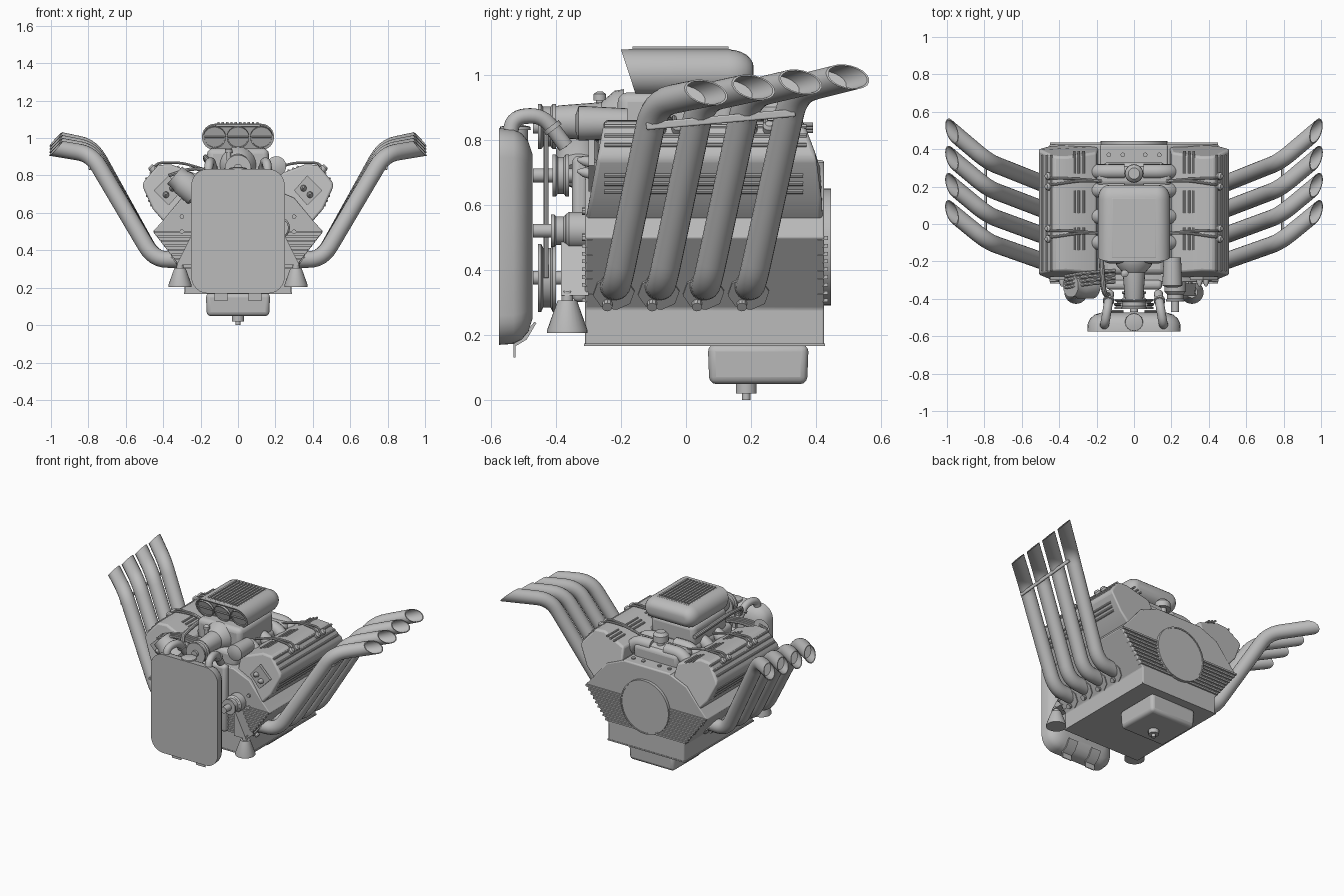
import bpy, bmesh, math
from mathutils import Vector as V

cube = bpy.data.objects.get("Cube")
if cube:
    bpy.data.objects.remove(cube)

grey = bpy.data.materials.new("plain grey")
grey.use_nodes = True
grey.diffuse_color = (0.5, 0.5, 0.5, 1)
grey.node_tree.nodes["Principled BSDF"].inputs["Base Color"].default_value = (0.5, 0.5, 0.5, 1)
parts = []


def finish(name, bm, bevel=0, segs=3):
    bmesh.ops.recalc_face_normals(bm, faces=bm.faces)
    mesh = bpy.data.meshes.new(name)
    bm.to_mesh(mesh)
    bm.free()
    mesh.materials.append(grey)
    ob = bpy.data.objects.new(name, mesh)
    bpy.context.collection.objects.link(ob)
    if bevel:
        m = ob.modifiers.new("Bevel", "BEVEL")
        m.width, m.segments, m.angle_limit = bevel, segs, math.radians(35)
    parts.append(ob)
    return ob


def loft(bm, rings, caps=True):
    """Skin a list of equal rings of points."""
    rows = [[bm.verts.new(p) for p in ring] for ring in rings]
    n = len(rows[0])
    for a, b in zip(rows, rows[1:]):
        for i in range(n):
            bm.faces.new((a[i], a[(i + 1) % n], b[(i + 1) % n], b[i]))
    if caps:
        bm.faces.new(rows[0])
        bm.faces.new(rows[-1])


def box(name, lo, hi, bevel=0, taper=1.0):
    bm = bmesh.new()
    def ring(z, k):
        cx, cy = (lo[0] + hi[0]) / 2, (lo[1] + hi[1]) / 2
        return [(cx + (x - cx) * k, cy + (y - cy) * k, z)
                for x, y in ((lo[0], lo[1]), (hi[0], lo[1]), (hi[0], hi[1]), (lo[0], hi[1]))]
    loft(bm, [ring(lo[2], taper), ring(hi[2], 1)])
    return finish(name, bm, bevel)


def prism(name, profile, y0, y1, bevel=0, shape=None):
    """Extrude an x-z profile along y; shape can adjust y by height."""
    bm = bmesh.new()
    shape = shape or (lambda y, z: y)
    loft(bm, [[(x, shape(y, z), z) for x, z in profile] for y in (y0, y1)])
    return finish(name, bm, bevel)


def turned(name, start, axis, stations, seg=24):
    """Solid of revolution from (distance, radius) stations."""
    bm = bmesh.new()
    d = V(axis).normalized()
    u = d.orthogonal().normalized()
    w = d.cross(u)
    angles = [math.tau * i / seg for i in range(seg)]
    loft(bm, [[V(start) + d * t + (u * math.cos(a) + w * math.sin(a)) * r for a in angles]
              for t, r in stations])
    return finish(name, bm)


def tube(name, pts, r, bend=0.05, seg=14, cut=None):
    """Round tube with filleted corners; cut opens the end on a slanted plane."""
    pts = [V(p) for p in pts]
    path = [pts[0]]
    for a, p, b in zip(pts, pts[1:], pts[2:]):
        s = p + (a - p).normalized() * min(bend, (a - p).length * 0.45)
        e = p + (b - p).normalized() * min(bend, (b - p).length * 0.45)
        path += [s.lerp(p, t / 6).lerp(p.lerp(e, t / 6), t / 6) for t in range(7)]
    path.append(pts[-1])
    u, rings = None, []
    for i, p in enumerate(path):
        d = (path[min(i + 1, len(path) - 1)] - path[max(i - 1, 0)]).normalized()
        u = d.orthogonal().normalized() if u is None else (u - d * u.dot(d)).normalized()
        w = d.cross(u)
        rings.append([p + (u * math.cos(math.tau * k / seg) + w * math.sin(math.tau * k / seg)) * r
                      for k in range(seg)])
    if cut:
        n, end = V(cut), path[-1]
        rings[-1] = [v + d * ((end - v).dot(n) / d.dot(n)) for v in rings[-1]]
        lip = [end + (v - end) * 0.9 for v in rings[-1]]
        rings += [lip, [v - d * 0.1 for v in lip]]
    bm = bmesh.new()
    loft(bm, rings)
    return finish(name, bm)


def mirrored(profile):
    return profile + [(-x, z) for x, z in reversed(profile)]


# Engine block, pan and drain
block = [(0.285, 0.165), (0.285, 0.28), (0.455, 0.5), (0.4, 0.56), (0.3, 0.68), (0.18, 0.73)]
prism("engine_block", mirrored(block), -0.31, 0.425, 0.006)
box("pan_flange", (-0.29, -0.313, 0.165), (0.29, 0.428, 0.173))
box("oil_sump", (-0.172, 0.067, 0.048), (0.172, 0.377, 0.17), 0.022, 0.97)
turned("drain_plug", (0, 0.185, 0), (0, 0, 1), [(0, 0.013), (0.02, 0.013), (0.02, 0.033), (0.06, 0.033)], 12)
for i in range(9):
    z = 0.3 + i * 0.024
    w = 0.286 + (z - 0.28) * 0.77
    for label, y in (("front", -0.303), ("rear", 0.42)):
        box(f"{label}_fin", (-w, y - 0.016, z), (w, y + 0.016, z + 0.011))
turned("bell_ring", (0, 0.41, 0.47), (0, 1, 0), [(0, 0.18), (0.035, 0.18), (0.035, 0.172), (0.031, 0.172)], 32)
box("valley_plate", (-0.18, 0.24, 0.69), (0.18, 0.425, 0.737), 0.01)
for x in (-0.135, -0.06, 0.06, 0.135):
    turned("plate_bolt", (x, 0.37, 0.73), (0, 0, 1), [(0, 0.012), (0.016, 0.012)], 10)


# Cylinder heads, covers, exhausts and mounts on both sides
def cover_end(y, z):
    return y + max(0, z - 0.55) * 0.19 if y < 0 else y - max(0, z - 0.7) * 0.38


cover = [(0.39, 0.545), (0.455, 0.62), (0.51, 0.74), (0.505, 0.765), (0.43, 0.855), (0.36, 0.86), (0.2, 0.8), (0.19, 0.7)]
for s in (1, -1):
    side = "left" if s > 0 else "right"
    def at(x, y, z):
        return (s * x, y, z)
    prism(f"{side}_valve_cover", [(s * x, z) for x, z in cover], -0.31, 0.42, 0.012, cover_end)
    for k in range(3):
        x, z = 0.49 - 0.024 * k, 0.783 + 0.029 * k
        tube(f"{side}_cover_rib", [at(x, -0.25, z), at(x, 0.37, z)], 0.007, seg=8)
    for y in (-0.14, 0.06, 0.27):
        for k in range(3):
            x = 0.27 + 0.025 * k
            z = 0.8 + (x - 0.2) * 0.38
            tube(f"{side}_cover_slat", [at(x, y, z), at(x, y + 0.12, z)], 0.007, seg=8)
    for z in (0.64, 0.665, 0.69):
        x = 0.455 + (z - 0.62) * 0.45
        tube(f"{side}_side_rib", [at(x, -0.25, z), at(x, 0.36, z)], 0.007, seg=8)
    # Front plate with pins
    prism(f"{side}_cover_front_plate", [(s * x, z) for x, z in ((0.3, 0.72), (0.37, 0.64), (0.45, 0.72), (0.37, 0.8))], -0.3, -0.282)
    for x, z in ((0.35, 0.73), (0.385, 0.695)):
        turned(f"{side}_front_pin", at(x, -0.29, z), (0, -1, 0.2), [(0, 0.018), (0.025, 0.015), (0.045, 0.005)], 12)
    for x, z in ((0.3, 0.58), (0.3, 0.5)):
        turned(f"{side}_front_bolt", at(x, -0.3, z), (0, -1, 0), [(0, 0.012), (0.02, 0.012)], 10)
    # Plug wires
    for y in (0.21, -0.07):
        for dy in (0, 0.035):
            tube(f"{side}_plug_wire", [at(0.455, y + dy, 0.82), at(0.435, y + dy, 0.868), at(0.3, y + 0.02 + dy / 3, 0.868),
                                       at(0.17, y + 0.02, 0.83)], 0.007, 0.04, 8)
            turned(f"{side}_plug_boot", at(0.445, y + dy * 1.6 - 0.01, 0.825), (s * 0.7, 0, 0.7), [(0, 0.02), (0.025, 0.02), (0.035, 0.012)], 12)
    # Exhaust pipes with angled open tips
    for i in range(4):
        y, yb, yt = -0.212 + 0.138 * i, -0.095 + 0.143 * i, 0.062 + 0.145 * i
        tube(f"{side}_exhaust_pipe", [at(0.3, y - 0.01, 0.35), at(0.45, y, 0.352), at(0.782, yb, 0.913 + 0.013 * i),
                                      at(0.974, yt, 0.945 + 0.016 * i)], 0.045, 0.085, 20, (s * 0.76, -0.08, 0.64))
        turned(f"{side}_exhaust_flange", at(0.318, y - 0.01, 0.335), (s * 0.79, 0, -0.61), [(0, 0.064), (0.014, 0.064)], 8)
        turned(f"{side}_flange_bolt", at(0.3, y - 0.03, 0.3), (s * 0.79, 0, -0.61), [(0, 0.016), (0.025, 0.016)], 10)
    bar = box(f"{side}_exhaust_bar", (-0.006, -0.23, -0.012), (0.006, 0.23, 0.012), 0.005)
    bar.location = at(0.793, 0.107, 0.862)
    bar.rotation_euler.x = math.atan(0.09)
    # Front mount cone and its bracket
    turned(f"{side}_mount_cone", at(0.31, -0.365, 0.205), (0, 0, 1), [(0, 0.062), (0.01, 0.062), (0.1, 0.03), (0.1, 0.018), (0.13, 0.018)])
    prism(f"{side}_mount_bracket", [(s * x, z) for x, z in ((0.24, 0.5), (0.33, 0.32), (0.24, 0.32))], -0.385, -0.3)
    # Radiator hoses and bent foot straps
    tube(f"{side}_radiator_hose", [at(0.16, -0.545, 0.8), at(0.155, -0.53, 0.87), at(0.14, -0.44, 0.875), at(0.13, -0.37, 0.78)], 0.024, 0.045)
    turned(f"{side}_hose_clamp", at(0.1365, -0.415, 0.842), (0, 0.6, -0.8), [(0, 0.03), (0.015, 0.03)], 16)
    strap = [(-0.53, 0.13), (-0.53, 0.19), (-0.495, 0.205), (-0.466, 0.24), (-0.46, 0.236), (-0.49, 0.185), (-0.524, 0.165), (-0.524, 0.13)]
    bm = bmesh.new()
    loft(bm, [[at(x, y, z) for y, z in strap] for x in (0.055, 0.125)])
    finish(f"{side}_radiator_foot", bm)
    # Intake runners
    for y in (-0.1, 0.04, 0.18, 0.28):
        tube(f"{side}_intake_runner", [at(0.05, y, 0.815), at(0.17, y, 0.815), at(0.24, y, 0.73)], 0.04, 0.05)

# Radiator with rounded corners and a softened back
rings = []
for y, inset in ((-0.575, 0), (-0.53, 0.003), (-0.505, 0.016), (-0.485, 0.04), (-0.472, 0.08)):
    rings.append([(cx * 0.16 + (0.09 - inset * 0.6) * math.cos(a) - cx * inset * 0.4, y,
                   0.502 + cz * 0.243 + (0.09 - inset * 0.6) * math.sin(a) - cz * inset * 0.4)
                  for q, (cx, cz) in enumerate(((1, 1), (-1, 1), (-1, -1), (1, -1)))
                  for a in [math.radians(q * 90 + 15 * k) for k in range(7)]])
bm = bmesh.new()
loft(bm, rings)
finish("radiator", bm)
turned("radiator_cap", (0, -0.525, 0.79), (0, 0, 1), [(0, 0.04), (0.04, 0.04), (0.04, 0.048), (0.05, 0.046), (0.055, 0.02)])


# Air scoop: capsule section with slanted mouth and rounded tail
def capsule(y, inset, slant=0.0):
    out = []
    for k in range(26):
        a = math.pi * (k if k < 13 else k - 1) / 12 - math.pi / 2
        r, c = 0.071 - inset, 0.122 if k < 13 else -0.122
        z = 1.006 + r * math.sin(a)
        out.append((c + r * math.cos(a), y + (1.077 - z) * slant, z))
    return out


bm = bmesh.new()
loft(bm, [capsule(-0.17, 0.008, 0.33), capsule(-0.2, 0.008, 0.33), capsule(-0.2, 0, 0.33), capsule(0.13, 0)]
     + [capsule(0.13 + 0.078 * math.sin(a), 0.055 * (1 - math.cos(a))) for a in [math.radians(15 * k) for k in range(1, 7)]])
finish("air_scoop", bm)
for x in (-0.125, 0, 0.125):
    turned("scoop_throttle", (x, -0.16, 1.006), (0, -1, -0.33), [(0, 0.06), (0.014, 0.06), (0.014, 0.054), (0.008, 0.054)])
    tube("throttle_shaft", [(x - 0.055, -0.17, 1.006), (x + 0.055, -0.17, 1.006)], 0.005, seg=8)
box("scoop_top_plate", (-0.12, -0.18, 1.06), (0.12, 0.14, 1.078), 0.004)
for i in range(10):
    x = -0.104 + 0.0231 * i
    box("scoop_top_rib", (x - 0.006, -0.165, 1.07), (x + 0.006, 0.13, 1.086))

# Supercharger, manifold and distributor
box("supercharger_case", (-0.165, -0.21, 0.8), (0.165, 0.15, 0.945), 0.03)
box("intake_manifold", (-0.17, -0.27, 0.7), (0.17, 0.33, 0.82), 0.03)
box("rear_manifold", (-0.2, 0.2, 0.76), (0.2, 0.31, 0.835), 0.03)
turned("distributor", (0, 0.27, 0.8), (0, 0, 1), [(0, 0.025), (0.06, 0.025), (0.06, 0.05), (0.1, 0.048), (0.12, 0.03)], 16)
turned("blower_snout", (0, -0.19, 0.855), (0, -1, 0), [(0, 0.1), (0.03, 0.095), (0.07, 0.06), (0.2, 0.05), (0.25, 0.035)])
tube("long_hose", [(-0.17, 0.15, 0.88), (-0.175, -0.2, 0.9), (-0.16, -0.38, 0.88), (-0.12, -0.38, 0.78)], 0.014, seg=10)
turned("breather", (-0.05, -0.265, 0.88), (0, 0, 1), [(0, 0.012), (0.04, 0.012), (0.04, 0.02), (0.06, 0.02), (0.068, 0.008)], 12)


# Pulleys, belts and accessories at the front
def pulley(name, x, z, r, y=-0.4, wide=0.055):
    turned(name, (x, y, z), (0, -1, 0), [(0, r), (0.01, r), (0.016, r * 0.88), (wide - 0.016, r * 0.88), (wide - 0.01, r), (wide, r)], 28)
    turned(name + "_shaft", (x, -0.29, z), (0, -1, 0), [(0, 0.022), (0.18, 0.022)], 12)


pulley("crank_pulley", 0, 0.375, 0.105)
pulley("blower_pulley", 0, 0.84, 0.07)
pulley("water_pump_pulley", 0, 0.69, 0.065, -0.36, 0.05)
pulley("alternator_pulley", 0.22, 0.52, 0.05, -0.36)
for s in (-1, 1):
    tube("drive_belt", [(s * 0.1, -0.43, 0.375), (s * 0.066, -0.43, 0.84)], 0.008, seg=8)
turned("alternator", (0.22, -0.28, 0.52), (0, -1, 0), [(0, 0.04), (0.02, 0.058), (0.08, 0.058), (0.1, 0.04)])
turned("ignition_coil", (0.205, -0.18, 0.85), (0, -1, 0), [(0, 0.046), (0.13, 0.053), (0.15, 0.053), (0.16, 0.025)])
turned("oil_filter", (-0.21, -0.33, 0.69), (-0.75, 0, 0.65), [(0, 0.05), (0.02, 0.07), (0.11, 0.07), (0.13, 0.062), (0.17, 0.062)])
for k in range(4):
    y = -0.28 - 0.02 * k
    tube("ribbed_lead", [(-0.37, y, 0.8), (-0.25, y + 0.02, 0.84), (-0.1, y + 0.03, 0.82)], 0.009, 0.06, 8)
box("timing_cover", (-0.15, -0.35, 0.3), (0.15, -0.3, 0.75), 0.02)

# Smooth shading with sharp edges kept
bpy.ops.object.select_all(action="DESELECT")
for ob in parts:
    ob.select_set(True)
bpy.context.view_layer.objects.active = parts[0]
bpy.ops.object.shade_smooth_by_angle(angle=math.radians(35))
